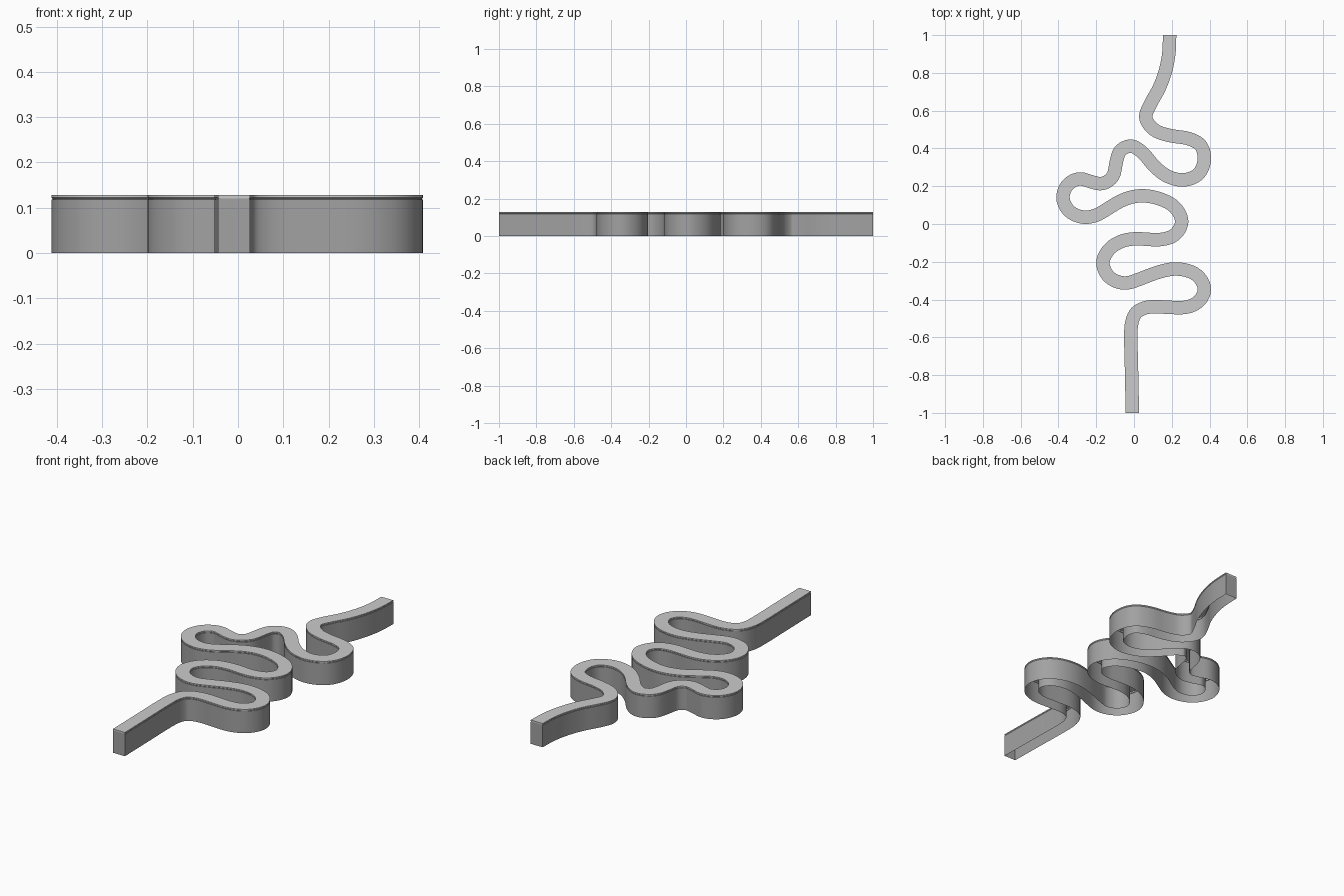
import bpy, bmesh
from mathutils import Vector

if "Cube" in bpy.data.objects:
    bpy.data.objects.remove(bpy.data.objects["Cube"])

# Centre line of the winding wall, front to back
PATH = [(-.01, -1), (-.015, -.75), (-.018, -.6), (-.015, -.53), (.01, -.468), (.065, -.441), (.18, -.441),
        (.285, -.439), (.345, -.407), (.373, -.345), (.335, -.272), (.225, -.237), (.12, -.257),
        (.03, -.291), (-.05, -.314), (-.132, -.283), (-.168, -.205), (-.135, -.135), (-.07, -.092),
        (.005, -.078), (.07, -.081), (.135, -.083), (.215, -.058), (.253, .012), (.215, .09), (.13, .135),
        (.03, .15), (-.06, .128), (-.15, .075), (-.2, .047), (-.265, .035), (-.345, .068), (-.379, .137),
        (-.352, .21), (-.288, .24), (-.23, .224), (-.17, .213), (-.115, .248), (-.095, .33),
        (-.075, .388), (-.018, .414), (.04, .382), (.1, .312), (.17, .255), (.26, .232), (.343, .266),
        (.372, .347), (.35, .42), (.285, .453), (.2, .466), (.105, .498), (.059, .563), (.085, .635),
        (.13, .715), (.165, .81), (.183, .9), (.187, 1)]
SHIFT, HALF, SEAM, HEIGHT, STEPS = .0015, .0355, .119, .128, 6


def smooth_path(points):
    """Hermite spline with tangents weighted by point spacing."""
    p = [Vector((x + SHIFT, y)) for x, y in points]
    d = [(b - a).length for a, b in zip(p, p[1:])]
    v = [(p[i + 1] - p[i]) / d[i] for i in range(len(d))]
    tan = [v[0]] + [(v[i - 1] * d[i] + v[i] * d[i - 1]) / (d[i - 1] + d[i])
                    for i in range(1, len(d))] + [v[-1]]
    out = []
    for i in range(len(d)):
        for k in range(STEPS):
            t = k / STEPS
            out.append(p[i] * (2*t**3 - 3*t*t + 1) + tan[i] * d[i] * (t**3 - 2*t*t + t)
                       + p[i + 1] * (3*t*t - 2*t**3) + tan[i + 1] * d[i] * (t**3 - t*t))
    out.append(p[-1])
    for _ in range(3):
        out = [out[0]] + [(a + b * 2 + c) / 4 for a, b, c in zip(out, out[1:], out[2:])] + [out[-1]]
    return out


line = smooth_path(PATH)

# Cross-section: open underneath, fine groove below the top lip
side = [(HALF, 0), (HALF, SEAM - .001), (HALF - .002, SEAM), (HALF - .002, SEAM + .001),
        (HALF, SEAM + .003), (HALF, HEIGHT)]
profile = side + [(-x, z) for x, z in reversed(side)]

# Sweep the section along the path
bm = bmesh.new()
rings = []
for i, c in enumerate(line):
    t = (line[min(i + 1, len(line) - 1)] - line[max(i - 1, 0)]).normalized()
    if i in (0, len(line) - 1):
        t = Vector((0, 1))
    n = Vector((t.y, -t.x))
    rings.append([bm.verts.new((*(c + n * x), z)) for x, z in profile])
for a, b in zip(rings, rings[1:]):
    for j in range(len(profile) - 1):
        bm.faces.new((a[j], b[j], b[j + 1], a[j + 1]))

# End faces, split at the groove into wall and lip
for ring, order in ((rings[0], 1), (rings[-1], -1)):
    bm.faces.new((ring[:4] + ring[-4:])[::order])
    bm.faces.new(ring[3:-3][::order])

# Dark wall below the seam, light lip above it
for f in bm.faces:
    f.material_index = int(f.calc_center_median().z < SEAM + .0008)

mesh = bpy.data.meshes.new("winding_wall")
bm.to_mesh(mesh)
bm.free()
for name, grey in (("lip_grey", .8), ("wall_grey", .36)):
    mat = bpy.data.materials.new(name)
    mat.diffuse_color = (grey, grey, grey, 1)
    mat.use_nodes = True
    mat.node_tree.nodes["Principled BSDF"].inputs["Base Color"].default_value = mat.diffuse_color
    mesh.materials.append(mat)
wall = bpy.data.objects.new("winding_wall", mesh)
bpy.context.collection.objects.link(wall)
bpy.context.view_layer.objects.active = wall
wall.select_set(True)
bpy.ops.object.shade_smooth_by_angle()
